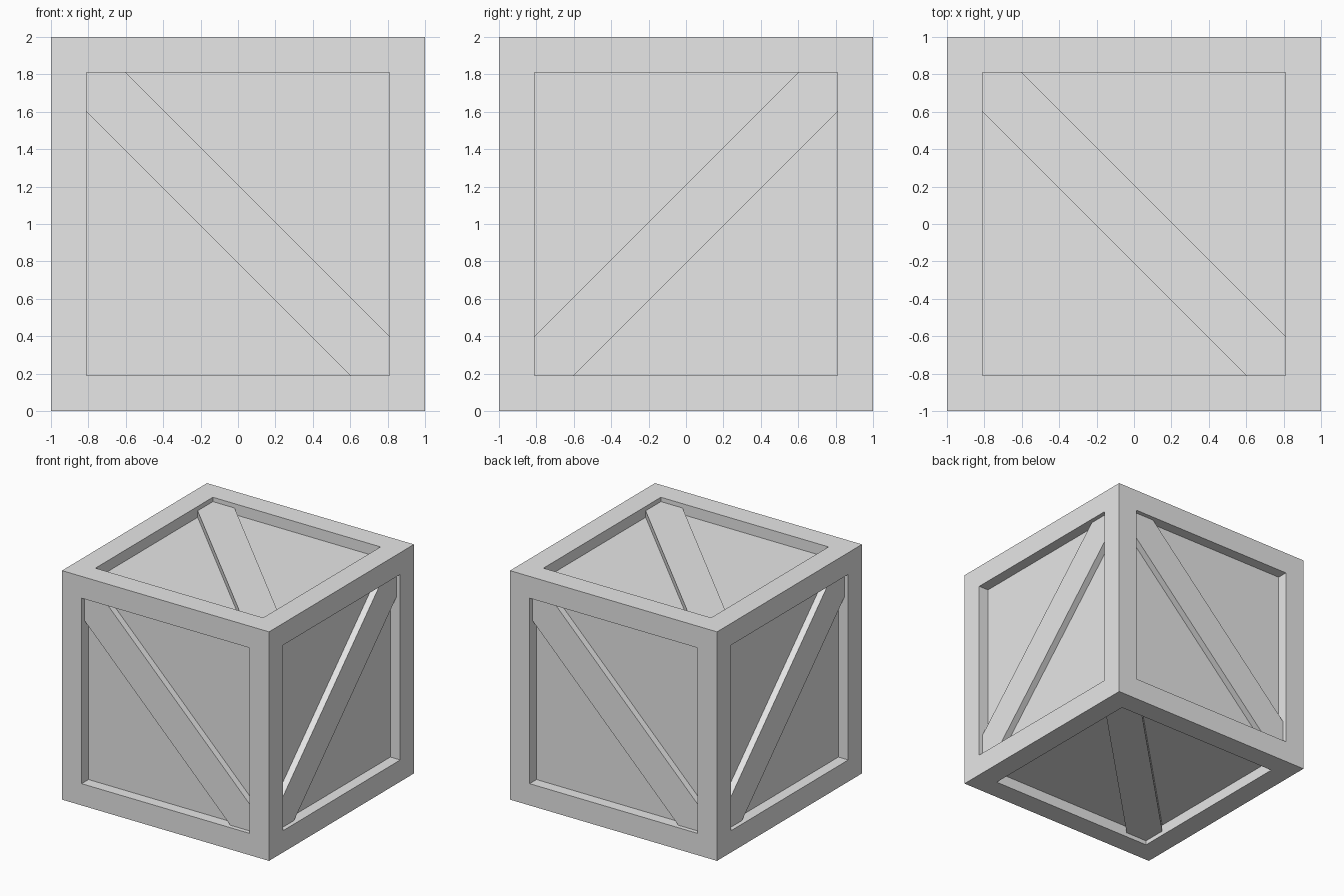
import bpy
import bmesh
from math import radians
from mathutils import Matrix, Vector

HALF = 1.0      # half the crate width
BORDER = 0.19   # frame width
RECESS = 0.095  # panel depth below the frame
BRACE = 0.038   # brace depth below the frame

old = bpy.data.objects.get("Cube")
if old:
    bpy.data.objects.remove(old, do_unlink=True)

grey = bpy.data.materials.new("plain_grey")
grey.use_nodes = True
grey.diffuse_color = (0.8, 0.8, 0.8, 1)
grey.node_tree.nodes["Principled BSDF"].inputs["Base Color"].default_value = (0.8, 0.8, 0.8, 1)


def add_object(name, bm):
    bmesh.ops.recalc_face_normals(bm, faces=bm.faces)
    mesh = bpy.data.meshes.new(name)
    bm.to_mesh(mesh)
    bm.free()
    mesh.materials.append(grey)
    obj = bpy.data.objects.new(name, mesh)
    bpy.context.collection.objects.link(obj)
    return obj


# Crate body: mitred frame with a sunken panel on every side
bm = bmesh.new()
bmesh.ops.create_cube(bm, size=2 * HALF, matrix=Matrix.Translation((0, 0, HALF)))
panels = list(bm.faces)
bmesh.ops.inset_individual(bm, faces=panels, thickness=BORDER, use_even_offset=True)
sunken = bmesh.ops.extrude_discrete_faces(bm, faces=panels)["faces"]
for face in sunken:
    shift = -face.normal * RECESS
    bmesh.ops.translate(bm, verts=face.verts, vec=shift)
add_object("crate_body", bm)


# Diagonal brace: a board running corner to corner inside the frame
def add_brace(name, turn):
    a, b = HALF - BORDER, 0.6
    outline = [(-a, a), (-a, b), (b, -a), (a, -a), (a, -b), (-b, a)]
    bm = bmesh.new()
    base = bm.faces.new([bm.verts.new((x, y, HALF - RECESS)) for x, y in outline])
    top = bmesh.ops.extrude_face_region(bm, geom=[base], use_keep_orig=True)["geom"]
    bmesh.ops.translate(bm, verts=[v for v in top if isinstance(v, bmesh.types.BMVert)],
                        vec=Vector((0, 0, RECESS - BRACE)))
    bm.transform(Matrix.Translation((0, 0, HALF)) @ turn)
    add_object(name, bm)


def rot(degrees, axis):
    return Matrix.Rotation(radians(degrees), 4, axis)


front = rot(90, "X")
right = rot(90, "Z") @ rot(90, "X") @ rot(90, "Z")
add_brace("top_brace", Matrix.Identity(4))
add_brace("bottom_brace", rot(180, "X"))
add_brace("front_brace", front)
add_brace("back_brace", rot(180, "Z") @ front)
add_brace("left_brace", right)
add_brace("right_brace", rot(180, "Z") @ right)
